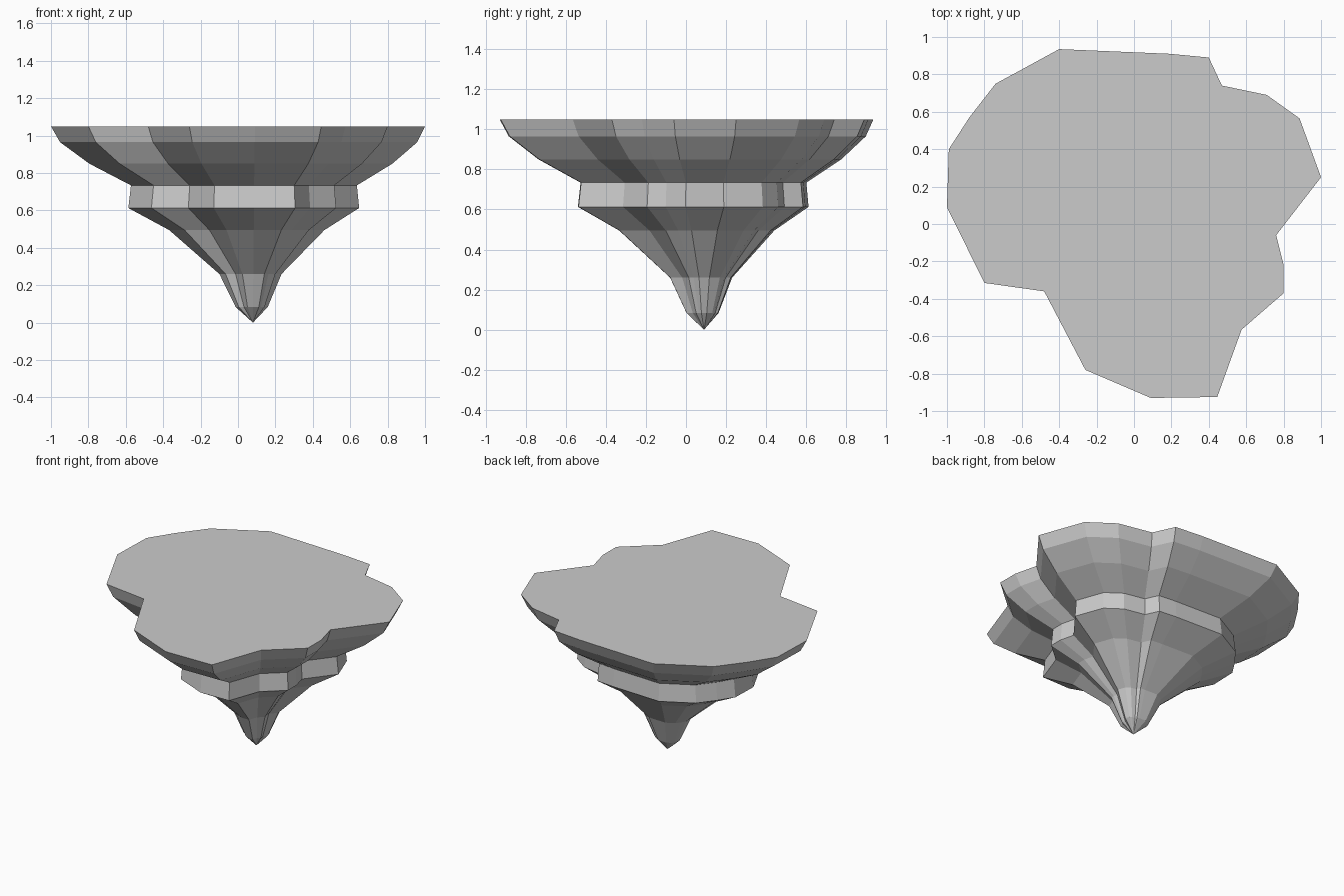
import bpy
import bmesh

if "Cube" in bpy.data.objects:
    bpy.data.objects.remove(bpy.data.objects["Cube"])

# Irregular plateau outline, clockwise seen from above
OUTLINE = [
    (-0.40, 0.935), (0.19, 0.91), (0.40, 0.89), (0.47, 0.74), (0.71, 0.69),
    (0.885, 0.565), (1.0, 0.25), (0.76, -0.06), (0.80, -0.22), (0.80, -0.37),
    (0.575, -0.565), (0.445, -0.925), (0.09, -0.93), (-0.26, -0.78),
    (-0.48, -0.36), (-0.80, -0.315), (-1.0, 0.09), (-0.99, 0.40),
    (-0.88, 0.57), (-0.74, 0.75),
]

# Height and scale of each rock layer, shrinking toward the lower tip
LAYERS = [(1.05, 1.0), (0.965, 0.955), (0.85, 0.81), (0.734, 0.604),
          (0.613, 0.617), (0.495, 0.415), (0.26, 0.166), (0.084, 0.086)]
TIP = (0.08, 0.09, 0.0)


def ring(bm, z, s):
    return [bm.verts.new((TIP[0] + (x - TIP[0]) * s, TIP[1] + (y - TIP[1]) * s, z))
            for x, y in OUTLINE]


bm = bmesh.new()
rings = [ring(bm, z, s) for z, s in LAYERS]
n = len(OUTLINE)

# Flat plateau
bm.faces.new(rings[0])

# Stepped rock sides
for a, b in zip(rings, rings[1:]):
    for i in range(n):
        j = (i + 1) % n
        bm.faces.new((a[i], a[j], b[j], b[i]))

# Pointed underside
tip = bm.verts.new(TIP)
for i in range(n):
    bm.faces.new((rings[-1][i], rings[-1][(i + 1) % n], tip))

bmesh.ops.recalc_face_normals(bm, faces=bm.faces)
mesh = bpy.data.meshes.new("floating_island")
bm.to_mesh(mesh)
bm.free()
bpy.context.collection.objects.link(bpy.data.objects.new("floating_island", mesh))
